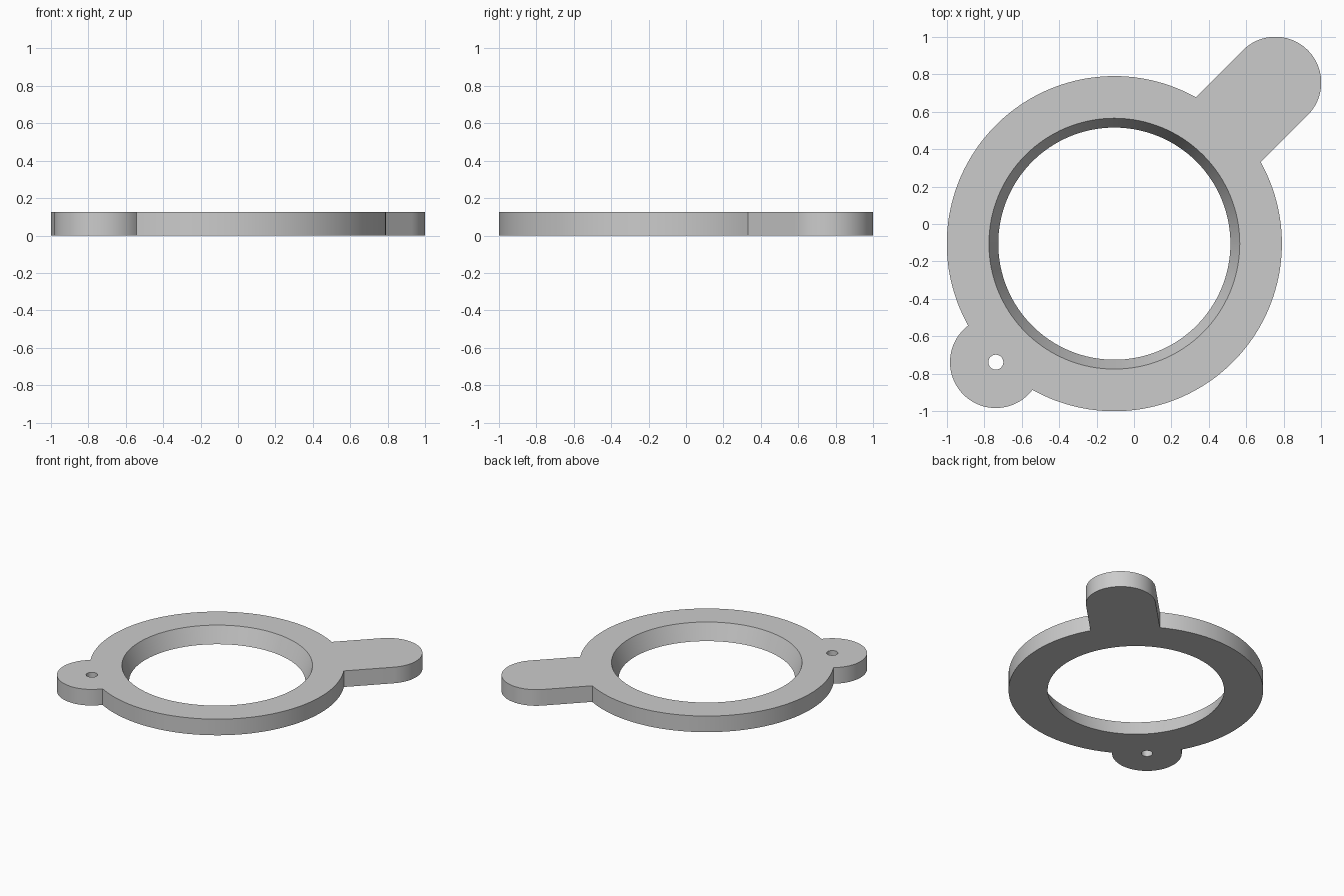
import bpy
import bmesh
from math import sin, cos, asin, acos, pi
from mathutils import Vector

cube = bpy.data.objects.get("Cube")
if cube:
    bpy.data.objects.remove(cube, do_unlink=True)

HEIGHT = 0.125
RING_R, TAB_R = 0.895, 0.245
BORE_TOP, BORE_BOTTOM = 0.67, 0.62
PIN_R = 0.04
DIAGONAL = pi / 4
RING = Vector((-0.105, -0.105))
HANDLE = Vector((0.755, 0.755))
LUG = Vector((-0.738, -0.738))


def arc(center, radius, start, end, steps):
    """Points along an arc, both ends included."""
    angles = [start + (end - start) * i / steps for i in range(steps + 1)]
    return [center + radius * Vector((cos(a), sin(a))) for a in angles]


def circle(center, radius, steps):
    return arc(center, radius, 0, 2 * pi, steps)[:-1]


# Outer outline: ring side, lug, other ring side, handle end
handle_gap = asin(TAB_R / RING_R)
reach = (LUG - RING).length
lug_gap = acos((reach**2 + RING_R**2 - TAB_R**2) / (2 * reach * RING_R))
lug_turn = pi - acos((reach**2 + TAB_R**2 - RING_R**2) / (2 * reach * TAB_R))
back = DIAGONAL + pi
outline = arc(RING, RING_R, DIAGONAL + handle_gap, back - lug_gap, 72)
outline += arc(LUG, TAB_R, back - lug_turn, back + lug_turn, 48)[1:-1]
outline += arc(RING, RING_R, back + lug_gap, DIAGONAL + 2 * pi - handle_gap, 72)
outline += arc(HANDLE, TAB_R, DIAGONAL - pi / 2, DIAGONAL + pi / 2, 48)

# Each wall is a (bottom loop, top loop) pair: rim, tapered bore, pin hole
walls = [
    (outline, outline),
    (circle(RING, BORE_BOTTOM, 128), circle(RING, BORE_TOP, 128)),
    (circle(LUG, PIN_R, 32), circle(LUG, PIN_R, 32)),
]

bm = bmesh.new()
cap_edges = ([], [])
for pair in walls:
    loops = []
    for level, points in enumerate(pair):
        verts = [bm.verts.new((p.x, p.y, level * HEIGHT)) for p in points]
        for i, v in enumerate(verts):
            cap_edges[level].append(bm.edges.new((verts[i - 1], v)))
        loops.append(verts)
    low, high = loops
    for i in range(len(low)):
        bm.faces.new((low[i - 1], low[i], high[i], high[i - 1]))

# Flat top and bottom with the holes left open
for edges in cap_edges:
    bmesh.ops.triangle_fill(bm, edges=edges, use_beauty=True)
bmesh.ops.recalc_face_normals(bm, faces=bm.faces[:])

mesh = bpy.data.meshes.new("ring_plate")
bm.to_mesh(mesh)
bm.free()
plate = bpy.data.objects.new("ring_plate", mesh)
bpy.context.collection.objects.link(plate)

# Plain grey finish
grey = bpy.data.materials.new("plain_grey")
grey.use_nodes = True
color = (0.6, 0.6, 0.6, 1)
grey.diffuse_color = color
grey.node_tree.nodes["Principled BSDF"].inputs["Base Color"].default_value = color
mesh.materials.append(grey)

# Smooth curved walls, sharp rims and corners
bpy.ops.object.select_all(action="DESELECT")
plate.select_set(True)
bpy.context.view_layer.objects.active = plate
bpy.ops.object.shade_smooth_by_angle(angle=pi / 6)
